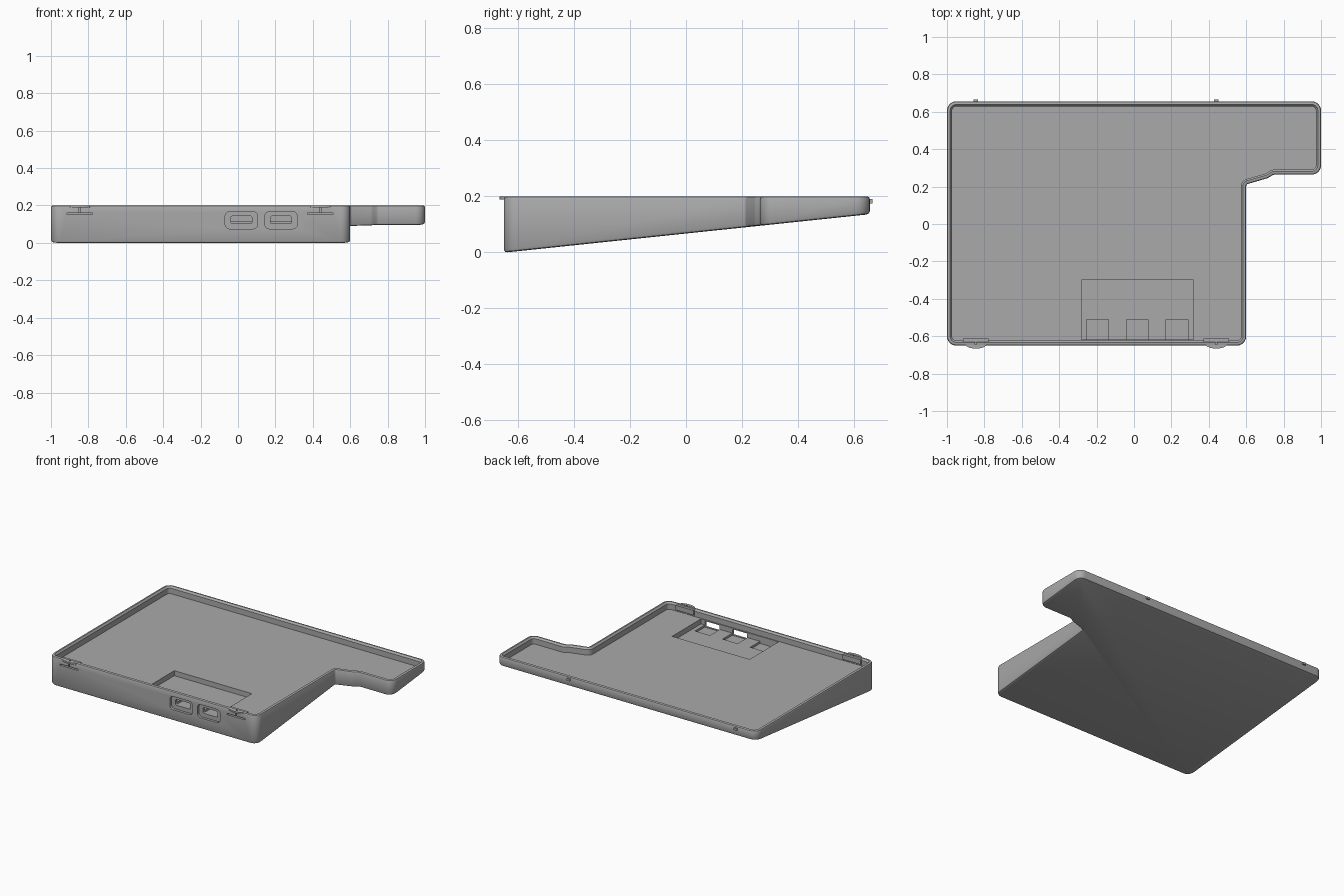
import bpy, bmesh, math
from mathutils import Vector

cube = bpy.data.objects.get("Cube")
if cube:
    bpy.data.objects.remove(cube, do_unlink=True)

grey = bpy.data.materials.new("plain grey")
grey.use_nodes = True
colour = (0.40, 0.40, 0.40, 1)
grey.diffuse_color = colour
grey.node_tree.nodes["Principled BSDF"].inputs["Base Color"].default_value = colour


def round_corners(corners, steps=6):
    """Replace each (x, y, radius) corner by a tangent arc."""
    out = []
    for i, (x, y, r) in enumerate(corners):
        p = Vector((x, y))
        a = (Vector(corners[i - 1][:2]) - p).normalized()
        b = (Vector(corners[(i + 1) % len(corners)][:2]) - p).normalized()
        half = a.angle(b) / 2
        centre = p + (a + b).normalized() * (r / math.sin(half))
        start = p + a * (r / math.tan(half)) - centre
        end = p + b * (r / math.tan(half)) - centre
        sweep = start.angle_signed(end)
        for k in range(steps + 1):
            t = -sweep * k / steps
            out.append(centre + Vector((start.x * math.cos(t) - start.y * math.sin(t),
                                        start.x * math.sin(t) + start.y * math.cos(t))))
    return out


def inset(points, d):
    """Move a counter-clockwise outline inward by d with mitred corners."""
    out = []
    for i, p in enumerate(points):
        a = (p - points[i - 1]).normalized()
        b = (points[(i + 1) % len(points)] - p).normalized()
        na, nb = Vector((-a.y, a.x)), Vector((-b.y, b.x))
        out.append(p + (na + nb) * (d / (1 + na.dot(nb))))
    return out


def loft(name, rings):
    """Skin a stack of equal rings and cap both ends."""
    bm = bmesh.new()
    loops = [[bm.verts.new(co) for co in ring] for ring in rings]
    n = len(loops[0])
    for low, high in zip(loops, loops[1:]):
        for i in range(n):
            j = (i + 1) % n
            bm.faces.new((low[i], low[j], high[j], high[i]))
    bm.faces.new(loops[0][::-1])
    bm.faces.new(loops[-1])
    bmesh.ops.recalc_face_normals(bm, faces=bm.faces)
    mesh = bpy.data.meshes.new(name)
    bm.to_mesh(mesh)
    bm.free()
    mesh.materials.append(grey)
    obj = bpy.data.objects.new(name, mesh)
    bpy.context.collection.objects.link(obj)
    return obj


def box(name, x, y, z):
    ring = [(x[0], y[0]), (x[1], y[0]), (x[1], y[1]), (x[0], y[1])]
    return loft(name, [[(px, py, h) for px, py in ring] for h in z])


def rounded_slot(name, x, z, r, y):
    """Rounded rectangle in the xz plane, extruded along y."""
    ring = round_corners([(x[0], z[0], r), (x[1], z[0], r), (x[1], z[1], r), (x[0], z[1], r)], 4)
    return loft(name, [[(p.x, depth, p.y) for p in ring] for depth in y])


def cut(target, cutter):
    cutter.hide_render = True
    mod = target.modifiers.new("cut", "BOOLEAN")
    mod.operation, mod.solver, mod.object = "DIFFERENCE", "EXACT", cutter
    bpy.context.view_layer.objects.active = target
    bpy.ops.object.modifier_apply(modifier=mod.name)
    bpy.data.objects.remove(cutter, do_unlink=True)


# Wedge-shaped tray with a raised rim
TOP, FLOOR = 0.2, 0.15
outline = round_corners([(-1, -0.65, 0.05), (0.6, -0.65, 0.05), (0.6, 0.212, 0.012),
                         (0.715, 0.245, 0.03), (0.745, 0.264, 0.03), (1, 0.264, 0.05),
                         (1, 0.656, 0.05), (-1, 0.656, 0.05)])


def flat_ring(d, z):
    return [(p.x, p.y, z) for p in inset(outline, d)]


def sloped_ring(d, lift):
    return [(p.x, p.y, lift + 0.105 * (p.y + 0.638)) for p in inset(outline, d)]


tray = loft("tray", [sloped_ring(0.012, 0), sloped_ring(0.004, 0.003), sloped_ring(0, 0.011),
                     flat_ring(0, TOP - 0.01), flat_ring(0.003, TOP - 0.003),
                     flat_ring(0.01, TOP), flat_ring(0.017, TOP),
                     flat_ring(0.027, TOP - 0.012), flat_ring(0.027, FLOOR)])

# Circuit board pocket with three connector pits
cut(tray, box("pocket_cutter", (-0.28, 0.317), (-0.618, -0.3), (0.115, 0.18)))
for x in (-0.195, 0.018, 0.23):
    cut(tray, box("pit_cutter", (x - 0.058, x + 0.058), (-0.6185, -0.51), (0.1, 0.14)))

# Two front ports with shallow surrounds
for x in (0.018, 0.23):
    cut(tray, rounded_slot("surround_cutter", (x - 0.087, x + 0.087), (0.075, 0.167),
                           0.025, (-0.7, -0.632)))
    cut(tray, rounded_slot("port_cutter", (x - 0.056, x + 0.056), (0.103, 0.143),
                           0.008, (-0.7, -0.6)))

# Snap clips along the front and nubs along the back
for side, x in (("right", -0.845), ("left", 0.44)):
    cut(tray, box("relief_cutter", (x - 0.068, x + 0.068), (-0.7, -0.61), (0.152, 0.161)))
    cut(tray, box("slit_cutter", (x - 0.004, x + 0.004), (-0.7, -0.61), (0.156, 0.21)))
    arc = [(x + 0.055 * math.cos(a), -0.645 + 0.021 * math.sin(a))
           for a in (math.pi + math.pi * k / 10 for k in range(11))]
    loft(side + "_front_clip", [[(px, py, z) for px, py in arc] for z in (0.188, 0.199)])
    box(side + "_inner_catch", (x - 0.068, x + 0.068), (-0.634, -0.612), (0.163, 0.196))
    box(side + "_back_nub", (x - 0.012, x + 0.012), (0.645, 0.666), (0.175, 0.19))

# Smooth the rounded corners, keep hard edges
for obj in bpy.context.collection.objects:
    if obj.type == "MESH" and grey.name in obj.data.materials:
        bpy.ops.object.select_all(action="DESELECT")
        obj.select_set(True)
        bpy.context.view_layer.objects.active = obj
        bpy.ops.object.shade_smooth_by_angle(angle=math.radians(30))
